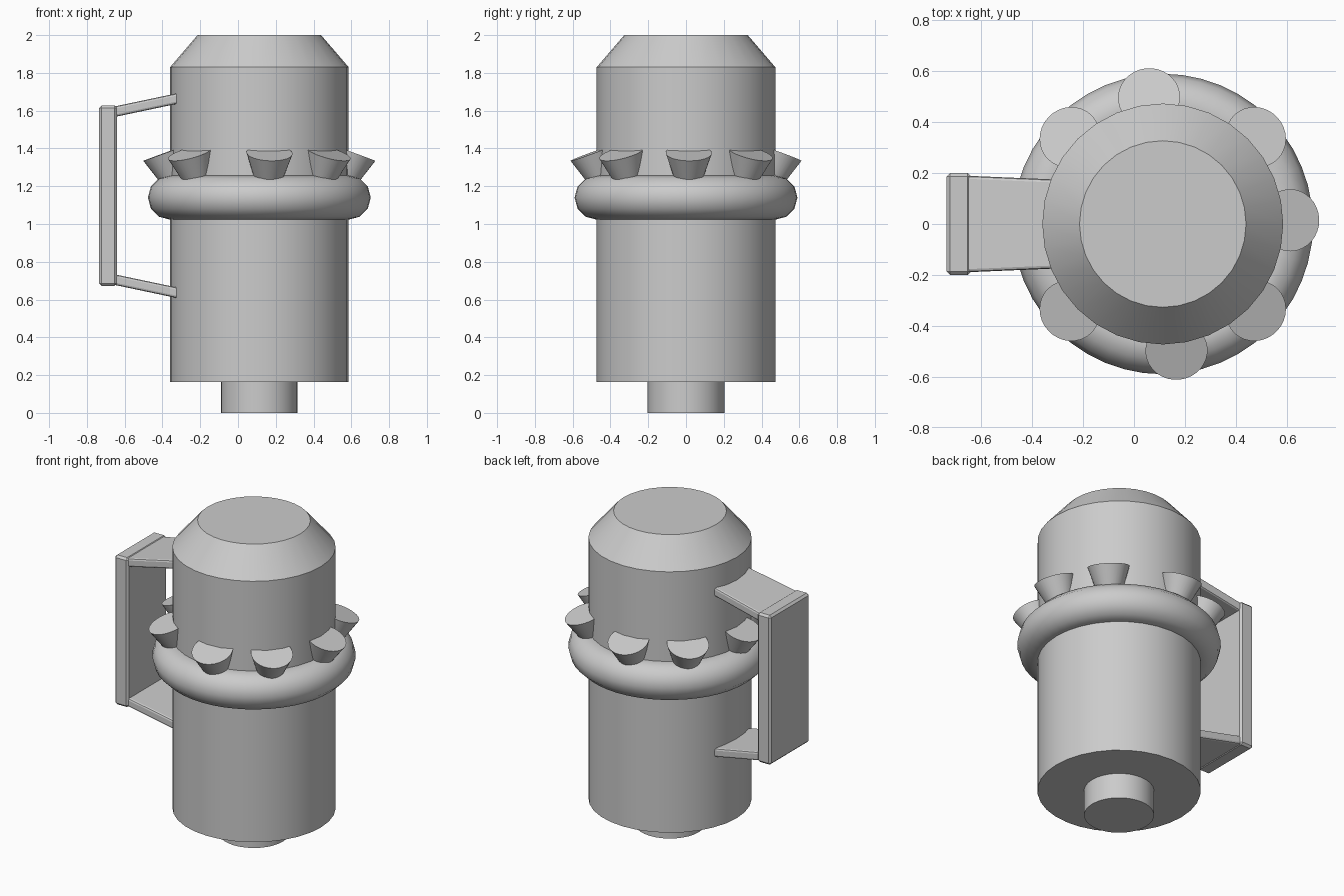
import bpy, math
from mathutils import Vector, Matrix

if "Cube" in bpy.data.objects:
    bpy.data.objects.remove(bpy.data.objects["Cube"])

CX = 0.113  # body axis


def smooth(ob, angle=30):
    bpy.ops.object.select_all(action='DESELECT')
    ob.select_set(True)
    bpy.context.view_layer.objects.active = ob
    bpy.ops.object.shade_smooth_by_angle(angle=math.radians(angle))


def mesh_object(name, verts, faces):
    me = bpy.data.meshes.new(name)
    me.from_pydata(verts, [], faces)
    ob = bpy.data.objects.new(name, me)
    bpy.context.collection.objects.link(ob)
    return ob


def lathe(name, profile, n, matrix):
    """Closed solid turned from (radius, height) points, bottom to top."""
    verts = [matrix @ Vector((r * math.cos(2 * math.pi * i / n),
                              r * math.sin(2 * math.pi * i / n), z))
             for r, z in profile for i in range(n)]
    faces = [(k * n + i, k * n + (i + 1) % n, (k + 1) * n + (i + 1) % n, (k + 1) * n + i)
             for k in range(len(profile) - 1) for i in range(n)]
    faces.append(tuple(reversed(range(n))))
    faces.append(tuple(range((len(profile) - 1) * n, len(profile) * n)))
    ob = mesh_object(name, verts, faces)
    smooth(ob)
    return ob


def bevel(ob, width, segments=1):
    m = ob.modifiers.new("Bevel", 'BEVEL')
    m.width = width
    m.segments = segments


axis = Matrix.Translation((CX, 0, 0))

# Main cylinder with chamfered top, and the stub beneath it
lathe("body", [(0.473, 0.163), (0.473, 1.83), (0.327, 2.0)], 32, axis)
lathe("base_stub", [(0.203, 0.0), (0.203, 0.2)], 32, axis)

# Rounded collar
bpy.ops.mesh.primitive_torus_add(location=(CX, 0, 1.14), major_radius=0.473,
                                 minor_radius=0.117, major_segments=48, minor_segments=12)
collar = bpy.context.object
collar.name = "collar"
smooth(collar, 40)

# Flared studs leaning outward around the collar
TILT = math.radians(20)
for i, deg in enumerate((1.7, 43, 96.2, 137, 181.7, 223, 276.2, 317)):
    m = (axis @ Matrix.Rotation(math.radians(deg), 4, 'Z')
         @ Matrix.Translation((0.5, 0, 1.376)) @ Matrix.Rotation(TILT, 4, 'Y'))
    lathe(f"stud_{i + 1}", [(0.065, -0.175), (0.122, 0.0)], 32, m)

# Handle grip: chamfered upright slab
bpy.ops.mesh.primitive_cube_add(size=1, location=(-0.688, 0, 1.15))
grip = bpy.context.object
grip.name = "handle_grip"
grip.scale = (0.095, 0.4, 0.955)
bpy.ops.object.transform_apply(location=False, rotation=False, scale=True)
bevel(grip, 0.013)

# Handle arms: tapered plates running from grip into body, mirrored in z
for name, s in (("upper_handle_arm", 1), ("lower_handle_arm", -1)):
    verts = [(x, y * w, 1.15 + s * (zc + t))
             for x, w, zc in ((-0.67, 0.19, 0.441), (-0.29, 0.174, 0.521))
             for y, t in ((-1, -0.028), (1, -0.028), (1, 0.028), (-1, 0.028))]
    faces = [(3, 2, 1, 0), (4, 5, 6, 7)] + [
        (i, (i + 1) % 4, (i + 1) % 4 + 4, i + 4) for i in range(4)]
    if s > 0:
        faces = [tuple(reversed(f)) for f in faces]
    # orient outward
    arm = mesh_object(name, verts, faces)
    import bmesh
    bm = bmesh.new()
    bm.from_mesh(arm.data)
    bmesh.ops.recalc_face_normals(bm, faces=bm.faces)
    bm.to_mesh(arm.data)
    bm.free()
    bevel(arm, 0.012, 2)
